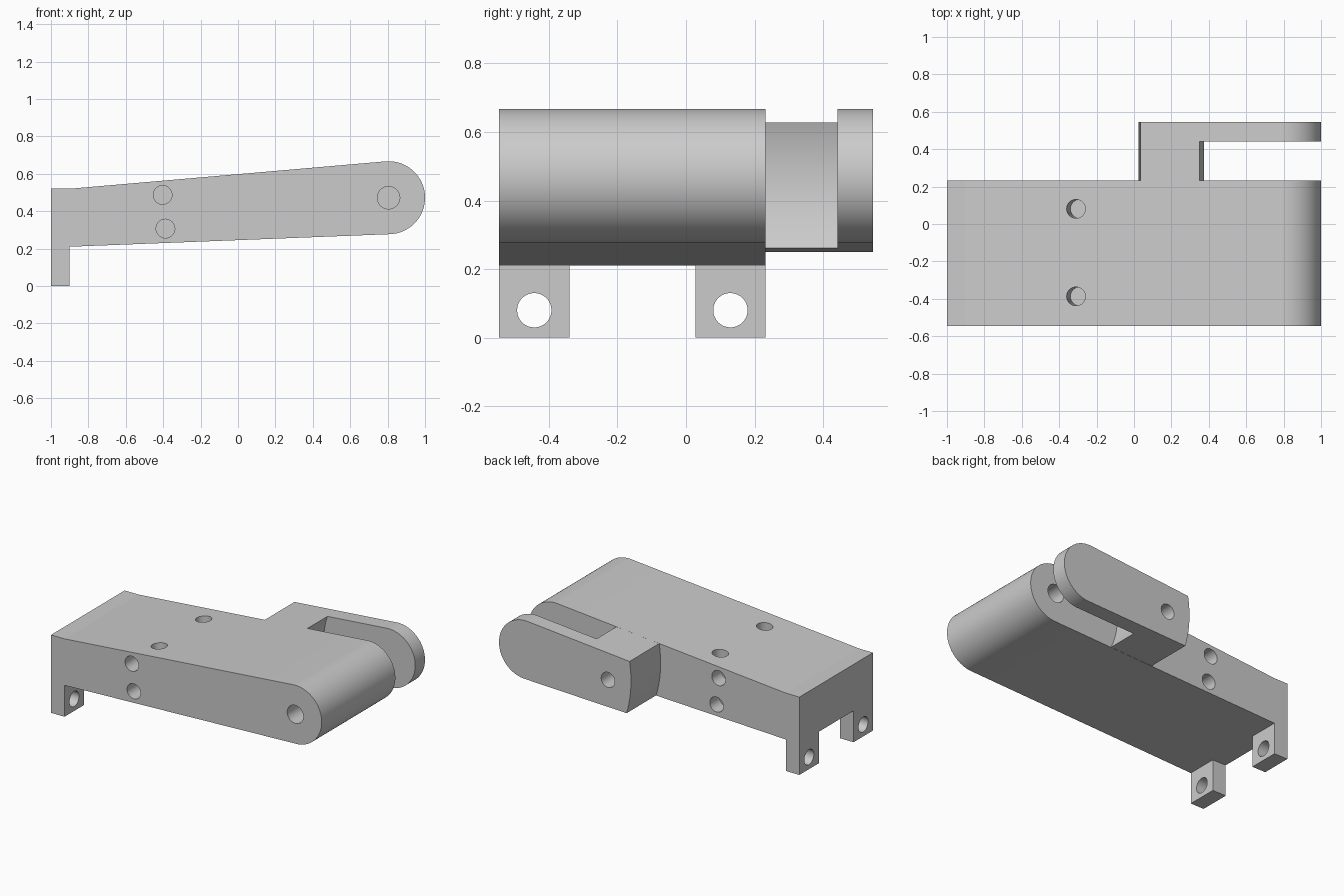
import bpy, bmesh
from math import sin, cos, radians
from mathutils import Vector, Matrix

old = bpy.data.objects.get("Cube")
if old:
    bpy.data.objects.remove(old, do_unlink=True)

# One flat grey for every part
grey = bpy.data.materials.new("light_grey")
grey.use_nodes = True
grey.diffuse_color = (0.6, 0.6, 0.6, 1)
grey.node_tree.nodes["Principled BSDF"].inputs["Base Color"].default_value = (0.6, 0.6, 0.6, 1)

PIVOT = Vector((0.805, 0.472))      # x, z of the hinge axis
FRONT, MID, BACK = -0.545, 0.232, 0.545


def make_object(name, bm):
    bmesh.ops.recalc_face_normals(bm, faces=bm.faces)
    mesh = bpy.data.meshes.new(name)
    bm.to_mesh(mesh)
    bm.free()
    mesh.materials.append(grey)
    obj = bpy.data.objects.new(name, mesh)
    bpy.context.collection.objects.link(obj)
    return obj


def prism(name, profile, y0, y1):
    """Extrude an x-z outline from y0 to y1."""
    bm = bmesh.new()
    face = bm.faces.new([bm.verts.new((x, y0, z)) for x, z in profile])
    side = bmesh.ops.extrude_face_region(bm, geom=[face])["geom"]
    verts = [v for v in side if isinstance(v, bmesh.types.BMVert)]
    bmesh.ops.translate(bm, verts=verts, vec=(0, y1 - y0, 0))
    return make_object(name, bm)


def rod(start, end, radius, segments=96):
    """Cylinder cutter between two points."""
    start, end = Vector(start), Vector(end)
    axis = end - start
    turn = axis.to_track_quat('Z', 'Y').to_matrix().to_4x4()
    bm = bmesh.new()
    bmesh.ops.create_cone(bm, cap_ends=True, segments=segments, radius1=radius,
                          radius2=radius, depth=axis.length,
                          matrix=Matrix.Translation((start + end) / 2) @ turn)
    cutter = make_object("hole_cutter", bm)
    cutter.hide_render = True
    return cutter


def cut(obj, cutters):
    """Subtract the cutters, bake the result and remove them."""
    for cutter in cutters:
        mod = obj.modifiers.new("cut", 'BOOLEAN')
        mod.operation = 'DIFFERENCE'
        mod.solver = 'EXACT'
        mod.object = cutter
    bpy.context.view_layer.update()
    graph = bpy.context.evaluated_depsgraph_get()
    mesh = bpy.data.meshes.new_from_object(obj.evaluated_get(graph))
    obj.modifiers.clear()
    obj.data = mesh
    for cutter in cutters:
        bpy.data.objects.remove(cutter, do_unlink=True)


def arc(radius, a0, a1, steps):
    angles = [radians(a0 + (a1 - a0) * i / steps) for i in range(steps + 1)]
    return [(PIVOT.x + radius * cos(a), PIVOT.y + radius * sin(a)) for a in angles]


nose = arc(0.195, -87.6, 95, 64)

# Main body: tapered block with a round nose
body = prism("main_body", nose + [(-0.9, 0.52), (-1, 0.52), (-1, 0.21), (-0.9, 0.21)],
             FRONT, MID)
body_cuts = [rod((PIVOT.x, FRONT - 0.1, PIVOT.y), (PIVOT.x, MID + 0.1, PIVOT.y), 0.06)]
# Paired blind screw holes on front and back
for x, z in ((-0.403, 0.487), (-0.388, 0.307)):
    body_cuts.append(rod((x, FRONT - 0.1, z), (x, FRONT + 0.2, z), 0.05))
    body_cuts.append(rod((x, MID + 0.1, z), (x, MID - 0.1, z), 0.05))
# Blind holes square to the sloping top
down = Vector((0.0865, 0, -1)).normalized()
for y in (-0.387, 0.081):
    mouth = Vector((-0.31, y, 0.571))
    body_cuts.append(rod(mouth - down * 0.1, mouth + down * 0.23, 0.05))
cut(body, body_cuts)

# Rear arm: curved inner end, slot sweeping around the hinge, blind hole
arm = prism("rear_arm", nose + arc(0.78, 170.5, 196.6, 16), MID, BACK)
cut(arm, [rod((PIVOT.x, MID - 0.1, PIVOT.y), (PIVOT.x, 0.442, PIVOT.y), 0.48, 128),
          rod((0.195, BACK + 0.1, 0.435), (0.195, BACK - 0.2, 0.435), 0.05)])

# Mounting feet, each with a cross hole
parts = [body, arm]
for name, y0, y1 in (("front_foot", FRONT, -0.34), ("back_foot", 0.027, MID)):
    foot = prism(name, [(-1, 0), (-0.9, 0), (-0.9, 0.21), (-1, 0.21)], y0, y1)
    yc = (y0 + y1) / 2
    cut(foot, [rod((-1.1, yc, 0.08), (-0.8, yc, 0.08), 0.05)])
    parts.append(foot)

# Smooth the curves, keep every crease crisp
bpy.ops.object.select_all(action='DESELECT')
for part in parts:
    part.select_set(True)
bpy.context.view_layer.objects.active = body
bpy.ops.object.shade_smooth_by_angle(angle=radians(4.5))
